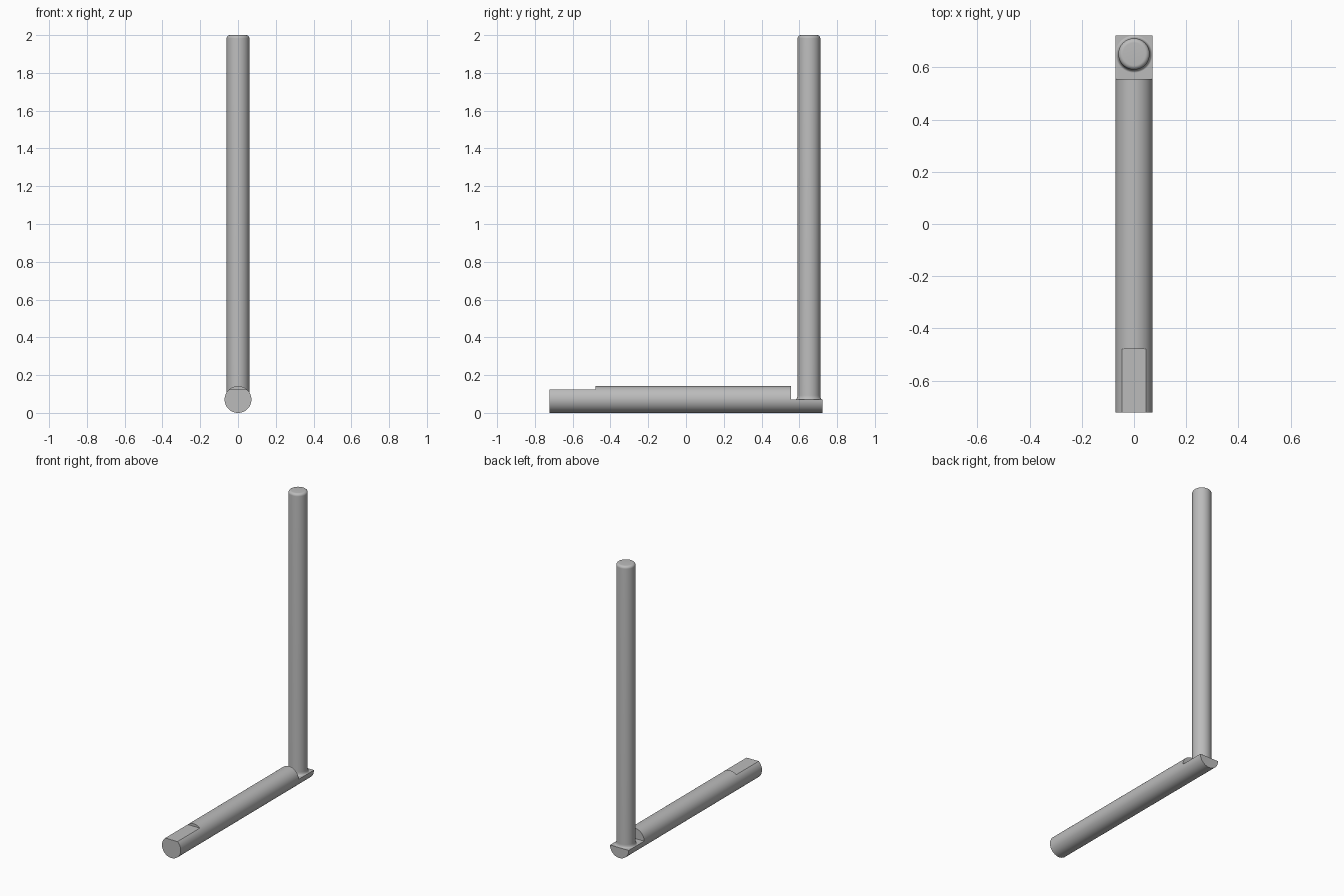
import bpy
import bmesh
from math import pi, radians, sin, cos
from mathutils import Vector

if "Cube" in bpy.data.objects:
    bpy.data.objects.remove(bpy.data.objects["Cube"], do_unlink=True)

R = 0.071            # shaft radius
HALF = 0.722         # half the shaft length
POST_R = 0.06
POST_Y = 0.651
FILLET = 0.022
BEVEL = 0.017

steel = bpy.data.materials.new("plain grey")
steel.use_nodes = True
GREY = (0.5, 0.5, 0.5, 1)
steel.diffuse_color = GREY
steel.node_tree.nodes["Principled BSDF"].inputs["Base Color"].default_value = GREY


def finish(obj):
    """Give a part its colour and smooth its round faces."""
    obj.data.materials.clear()
    obj.data.materials.append(steel)
    bpy.ops.object.select_all(action="DESELECT")
    obj.select_set(True)
    bpy.context.view_layer.objects.active = obj
    bpy.ops.object.shade_smooth_by_angle(angle=radians(30))


def cut_above(obj, name, y0, y1, z):
    """Mill away everything above height z between y0 and y1."""
    height = 0.3
    bpy.ops.mesh.primitive_cube_add(size=1, location=(0, (y0 + y1) / 2, z + height / 2))
    cutter = bpy.context.object
    cutter.name = name
    cutter.scale = (0.4, y1 - y0, height)
    cutter.hide_render = True
    bpy.context.view_layer.update()
    mod = obj.modifiers.new(name, "BOOLEAN")
    mod.operation = "DIFFERENCE"
    mod.solver = "EXACT"
    mod.object = cutter
    bpy.context.view_layer.objects.active = obj
    bpy.ops.object.modifier_apply(modifier=mod.name)
    bpy.data.objects.remove(cutter, do_unlink=True)


# Horizontal shaft with a shallow flat at the front and a half-depth seat at the back
bpy.ops.mesh.primitive_cylinder_add(vertices=96, radius=R, depth=2 * HALF,
                                    location=(0, 0, R), rotation=(pi / 2, 0, 0))
shaft = bpy.context.object
shaft.name = "horizontal_shaft"
bpy.ops.object.transform_apply(location=True, rotation=True, scale=True)
cut_above(shaft, "front_flat_cutter", -HALF - 0.1, -0.479, 0.125)
cut_above(shaft, "back_seat_cutter", 0.555, HALF + 0.1, R)
finish(shaft)

# Upright post: flared foot, straight side and rounded top rim, spun round its axis
steps = [i / 8 * pi / 2 for i in range(9)]
foot = [(POST_R + (R - POST_R) * (1 - sin(a)), R + FILLET * (1 - cos(a))) for a in steps]
rim = [(POST_R - BEVEL * (1 - cos(a)), 2 - BEVEL * (1 - sin(a))) for a in steps]
profile = [(0, R)] + foot + rim + [(0, 2)]

bm = bmesh.new()
verts = [bm.verts.new((r, POST_Y, z)) for r, z in profile]
edges = [bm.edges.new(pair) for pair in zip(verts, verts[1:])]
bmesh.ops.spin(bm, geom=verts + edges, cent=Vector((0, POST_Y, 0)), axis=(0, 0, 1),
               angle=2 * pi, steps=64)
bmesh.ops.remove_doubles(bm, verts=bm.verts, dist=0.0001)
bmesh.ops.recalc_face_normals(bm, faces=bm.faces)
mesh = bpy.data.meshes.new("upright_post")
bm.to_mesh(mesh)
bm.free()
post = bpy.data.objects.new("upright_post", mesh)
bpy.context.collection.objects.link(post)
finish(post)
